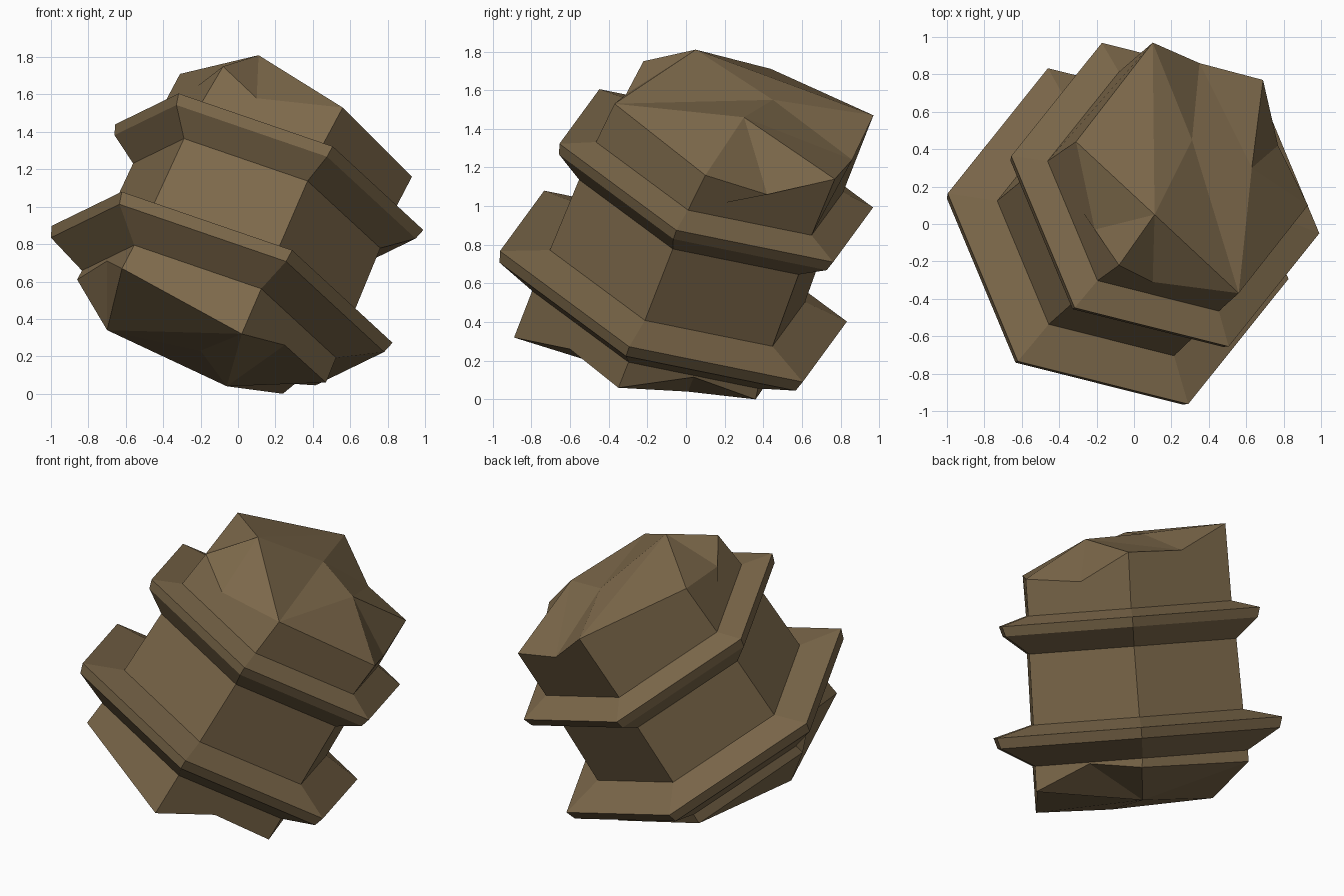
import bpy, bmesh, math
from mathutils import Vector, Matrix

if "Cube" in bpy.data.objects:
    bpy.data.objects.remove(bpy.data.objects["Cube"])

# Frame of the tilted hexagonal column
CENTRE = Vector((-0.085, -0.065, 0.585))
AXIS = Vector((0.38, 0.334, 0.863)).normalized()
FIRST = Vector((0.38, -0.906, 0.187))
FIRST = (FIRST - AXIS * FIRST.dot(AXIS)).normalized()

stone = bpy.data.materials.new("brown stone")
stone.diffuse_color = (0.205, 0.141, 0.07, 1.0)
stone.use_nodes = True
stone.node_tree.nodes["Principled BSDF"].inputs["Base Color"].default_value = stone.diffuse_color

bm = bmesh.new()


def ring(radius, height):
    """Six corner vertices around the tilted axis."""
    return [bm.verts.new(CENTRE + AXIS * height
            + Matrix.Rotation(-math.pi / 3 * k, 3, AXIS) @ FIRST * radius)
            for k in range(6)]


def loft(a, b):
    for k in range(6):
        j = (k + 1) % 6
        bm.faces.new((a[k], a[j], b[j], b[k]))


def broken_end(start, corners, notches, inner, triangles):
    """Column stub from a ring to a jagged edge, closed by facets."""
    v = {i + 1: bm.verts.new(p) for i, p in enumerate(corners)}
    v.update({name: bm.verts.new(p) for name, p in {**notches, **inner}.items()})
    for k in range(6):
        j = (k + 1) % 6
        mid = [v[n] for n in notches if n == f"n{k + 1}"]
        bm.faces.new([start[k], start[j], v[j + 1]] + mid + [v[k + 1]])
    for t in triangles:
        bm.faces.new([v[n] for n in t])


# Shaft with two flared collars: (radius, height along axis)
profile = [(0.738, -0.185), (0.968, -0.065), (0.99, 0.0), (0.728, 0.062),
           (0.718, 0.487), (0.875, 0.604), (0.895, 0.664), (0.705, 0.715)]
rings = [ring(r, h) for r, h in profile]
for a, b in zip(rings, rings[1:]):
    loft(a, b)

# Broken top
broken_end(
    rings[-1],
    [(0.56, -0.37, 1.53), (-0.08, -0.22, 1.75), (-0.31, 0.44, 1.71),
     (0.10, 0.97, 1.47), (0.69, 0.77, 1.14), (0.93, 0.10, 1.16)],
    {"n1": (0.10, -0.31, 1.58), "n2": (-0.21, -0.03, 1.65),
     "n4": (0.35, 0.86, 1.24), "n5": (0.77, 0.42, 1.06)},
    {"a": (0.11, 0.05, 1.81), "i": (0.31, 0.45, 1.55), "j": (0.63, 0.30, 1.46)},
    [("a", 1, "i"), (1, "j", "i"), (1, 6, "j"), (6, "n5", "j"), ("n5", 5, "j"),
     ("j", 5, "n4"), ("j", "n4", "i"), ("i", "n4", 4), ("a", "i", 4),
     ("a", 4, 3), ("a", 3, "n2"), ("a", "n2", 2), ("a", 2, "n1"), ("a", "n1", 1)])

# Broken base
broken_end(
    rings[0],
    [(0.02, -0.89, 0.32), (-0.62, -0.69, 0.67), (-0.86, 0.01, 0.61),
     (-0.46, 0.52, 0.23), (0.24, 0.36, 0.0), (0.47, -0.35, 0.06)],
    {"n2": (-0.70, -0.30, 0.71), "n5": (0.38, 0.04, 0.115),
     "n6": (0.25, -0.60, 0.26)},
    {"p": (-0.06, 0.01, 0.04), "q": (-0.70, -0.10, 0.34), "r": (-0.20, -0.45, 0.23)},
    [("p", 1, "n6"), ("p", "n6", 6), ("p", 6, "n5"), ("p", "n5", 5), ("p", 5, 4),
     ("p", 4, "q"), ("q", 4, 3), ("q", 3, "n2"), ("q", "n2", 2), ("q", 2, 1),
     ("q", 1, "r"), ("r", 1, "p"), ("p", "q", "r")])

bmesh.ops.recalc_face_normals(bm, faces=bm.faces)
mesh = bpy.data.meshes.new("broken_column")
bm.to_mesh(mesh)
bm.free()
mesh.materials.append(stone)
column = bpy.data.objects.new("broken_column", mesh)
bpy.context.collection.objects.link(column)
